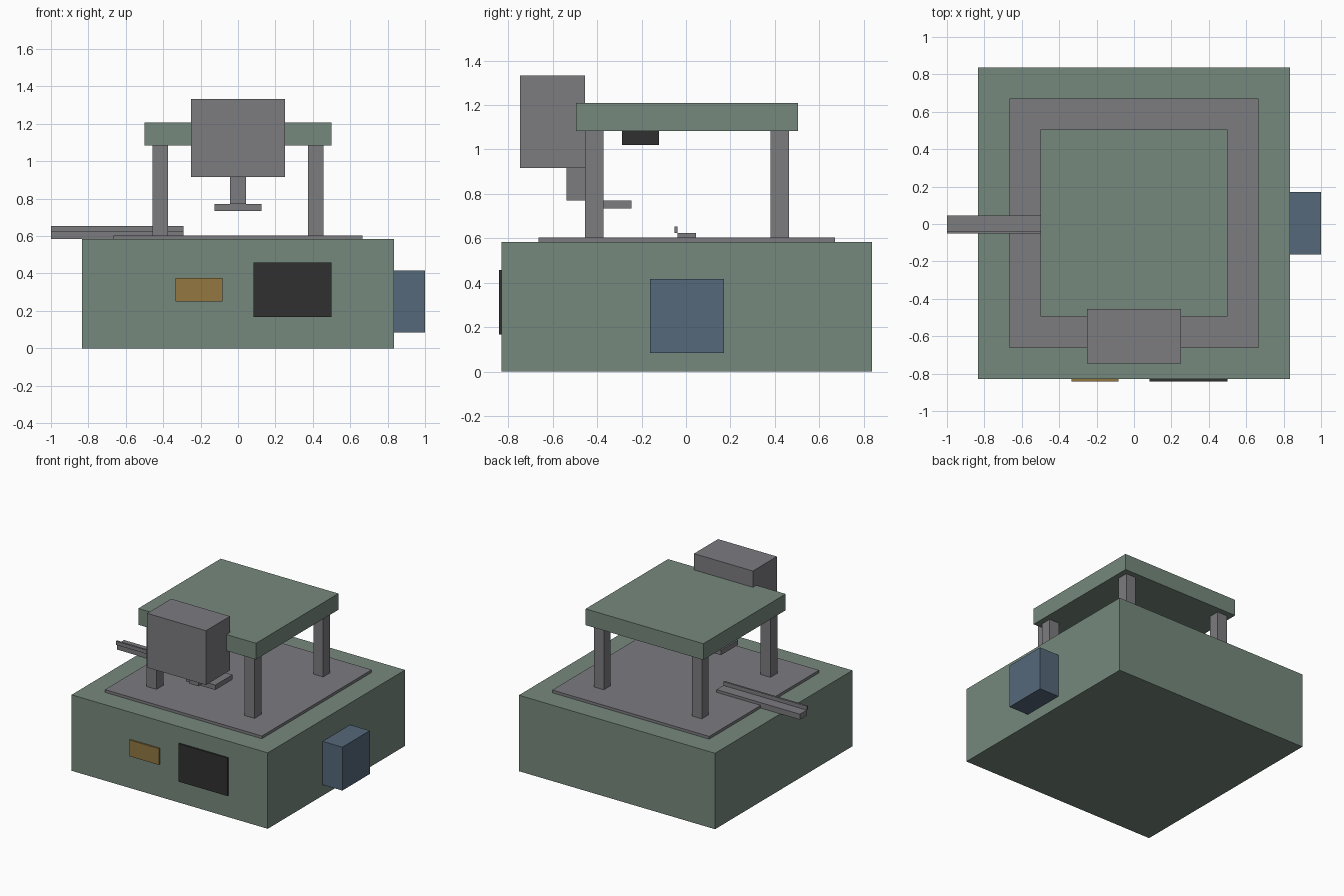
import bpy
import bmesh
from mathutils import Vector

cube = bpy.data.objects.get("Cube")
if cube:
    bpy.data.objects.remove(cube, do_unlink=True)


def material(name, rgb):
    mat = bpy.data.materials.new(name)
    mat.use_nodes = True
    colour = (*rgb, 1)
    mat.diffuse_color = colour
    mat.node_tree.nodes["Principled BSDF"].inputs["Base Color"].default_value = colour
    return mat


green = material("sage green", (0.18, 0.25, 0.205))
grey = material("steel grey", (0.2, 0.2, 0.217))
black = material("near black", (0.03, 0.03, 0.03))
amber = material("amber", (0.29, 0.185, 0.052))
blue = material("slate blue", (0.092, 0.138, 0.195))

U = 1 / 24      # design module
Y0 = 0.1 * U    # depth offset of the housing centre


def box(name, mat, x, y, z):
    """Box spanning the given (low, high) ranges, in modules."""
    low, high = (Vector(c) * U for c in zip(x, y, z))
    bm = bmesh.new()
    bmesh.ops.create_cube(bm, size=1)
    bmesh.ops.scale(bm, vec=high - low, verts=bm.verts)
    mesh = bpy.data.meshes.new(name)
    bm.to_mesh(mesh)
    bm.free()
    mesh.materials.append(mat)
    obj = bpy.data.objects.new(name, mesh)
    obj.location = (low + high) / 2 + Vector((0, Y0, 0))
    bpy.context.collection.objects.link(obj)
    return obj


# Housing and work surface
box("base_housing", green, (-20, 20), (-20, 20), (0, 14))
box("work_plate", grey, (-16, 16), (-16, 16), (14, 14.5))

# Four posts carrying the roof
for side, sx in (("right", -1), ("left", 1)):
    for end, sy in (("front", -1), ("back", 1)):
        box(f"{end}_{side}_post", grey, (sx * 10 - 1, sx * 10 + 1),
            (sy * 10 - 1, sy * 10 + 1), (14.5, 26))
box("roof", green, (-12, 12), (-12, 12), (26, 29))
box("roof_sensor", black, (-2, 2), (-7, -3), (24.5, 26))

# Front head with its stem and foot
box("head_block", grey, (-6, 6), (-18, -11), (22, 32))
box("head_stem", grey, (-1, 1), (-13, -11), (18.5, 22))
box("head_foot", grey, (-3, 3), (-11, -6), (17.6, 18.5))

# Feed track on the right side
box("feed_track", grey, (-24, -7), (-1, 1), (14, 15))
box("track_guide", grey, (-24, -7), (-1.35, -1), (15, 15.7))

# Front panels and side box
box("display_panel", black, (2, 12), (-20.3, -20), (4, 11))
box("label_plate", amber, (-8, -2), (-20.3, -20), (6, 9))
box("side_box", blue, (20, 24), (-4, 4), (2, 10))
